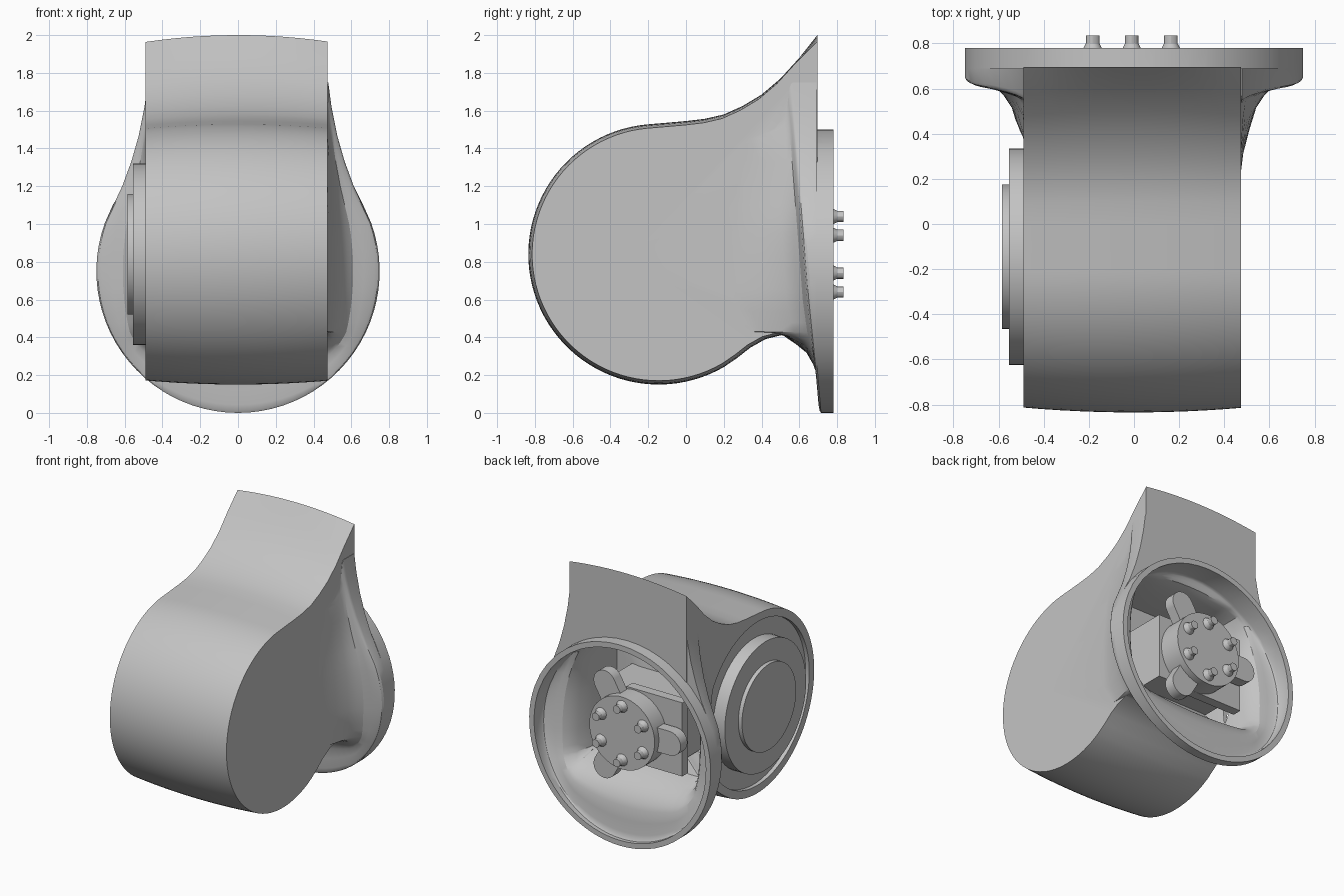
import bpy, bmesh, math
from mathutils import Matrix, Vector

if "Cube" in bpy.data.objects:
    bpy.data.objects.remove(bpy.data.objects["Cube"], do_unlink=True)

grey = bpy.data.materials.new("light_grey")
grey.use_nodes = True
grey.diffuse_color = (0.55, 0.55, 0.55, 1)
grey.node_tree.nodes["Principled BSDF"].inputs["Base Color"].default_value = grey.diffuse_color


def finish(name, bm):
    bmesh.ops.remove_doubles(bm, verts=bm.verts, dist=1e-4)
    bmesh.ops.recalc_face_normals(bm, faces=bm.faces)
    mesh = bpy.data.meshes.new(name)
    bm.to_mesh(mesh)
    bm.free()
    mesh.materials.append(grey)
    obj = bpy.data.objects.new(name, mesh)
    bpy.context.collection.objects.link(obj)
    return obj


def smooth(obj):
    bpy.ops.object.select_all(action='DESELECT')
    obj.select_set(True)
    bpy.context.view_layer.objects.active = obj
    bpy.ops.object.shade_smooth_by_angle(angle=math.radians(30))


def loft(name, rings):
    """Skin a list of closed rings and cap both ends with a fan."""
    bm = bmesh.new()
    loops = [[bm.verts.new(p) for p in ring] for ring in rings]
    n = len(loops[0])
    for a, b in zip(loops, loops[1:]):
        for i in range(n):
            j = (i + 1) % n
            bm.faces.new((a[i], a[j], b[j], b[i]))
    for ring in (loops[0], loops[-1]):
        hub = bm.verts.new(sum((v.co for v in ring), Vector()) / n)
        for i in range(n):
            bm.faces.new((ring[i], ring[(i + 1) % n], hub))
    return finish(name, bm)


def cylinder(name, axis, centre, r1, r2, start, end, sides=64):
    """Cylinder or cone along x or y; centre gives the two other coordinates."""
    bm = bmesh.new()
    bmesh.ops.create_cone(bm, cap_ends=True, segments=sides, radius1=r1, radius2=r2, depth=end - start)
    mid = (start + end) / 2
    if axis == 'X':
        m = Matrix.Translation((mid, *centre)) @ Matrix.Rotation(math.pi / 2, 4, 'Y')
    else:
        m = Matrix.Translation((centre[0], mid, centre[1])) @ Matrix.Rotation(-math.pi / 2, 4, 'X')
    bm.transform(m)
    return finish(name, bm)


def box(name, low, high, turn=Matrix()):
    low, high = Vector(low), Vector(high)
    bm = bmesh.new()
    bmesh.ops.create_cube(bm, size=1)
    bm.transform(turn @ Matrix.Translation((low + high) / 2) @ Matrix.Diagonal((*(high - low), 1)))
    return finish(name, bm)


def boolean(target, tool, operation):
    tool.hide_render = True
    mod = target.modifiers.new(operation, 'BOOLEAN')
    mod.operation, mod.solver, mod.object = operation, 'EXACT', tool
    bpy.ops.object.select_all(action='DESELECT')
    target.select_set(True)
    bpy.context.view_layer.objects.active = target
    bpy.ops.object.modifier_apply(modifier=mod.name)
    bpy.data.objects.remove(tool, do_unlink=True)


# Drum and swept neck: side profile, slightly crowned across its width
DRUM = (-0.145, 0.84)
profile = [(0.695, 2.0), (0.6, 1.88), (0.5, 1.77), (0.4, 1.685), (0.3, 1.625),
           (0.2, 1.58), (0.1, 1.557), (0, 1.545)]
for i in range(57):
    a = math.radians(95 + 205 * i / 56)
    profile.append((DRUM[0] + 0.69 * math.cos(a), DRUM[1] + 0.69 * math.sin(a)))
profile += [(0.27, 0.29), (0.34, 0.345), (0.42, 0.39), (0.5, 0.41), (0.6, 0.43), (0.695, 0.46)]


def crowned(x):
    s = 1 - 0.03 * (x / 0.48) ** 2
    return [(x, y if y > 0.69 else DRUM[0] + (y - DRUM[0]) * s, DRUM[1] + (z - DRUM[1]) * s)
            for y, z in profile]


housing = loft("housing", [crowned(-0.49 + 0.965 * i / 12) for i in range(13)])

# Flange outline: round below, drawn up into the neck above
HUB = 0.75
half = []
for i in range(25):
    a = math.radians(-90 + 110 * i / 24)
    half.append((0.75 * math.cos(a), HUB + 0.75 * math.sin(a)))
half += [(0.66, 1.1), (0.613, 1.2), (0.565, 1.33), (0.525, 1.47), (0.495, 1.62), (0.478, 1.75),
         (0.36, 1.75), (0.24, 1.75), (0.12, 1.75), (0, 1.75)]
outline = half + [(-x, z) for x, z in half[-2:0:-1]]


def circle(radius):
    pts = []
    for x, z in outline:
        d = math.hypot(x, z - HUB)
        pts.append((x * radius / d, HUB + (z - HUB) * radius / d))
    return pts


def clamp(v, lo, hi):
    return max(lo, min(hi, v))


def front_y(z):
    return 0.715 - 0.085 * z


fillet = [(0, 0), (0.25, 0.05), (0.49, 0.15), (0.71, 0.26), (0.84, 0.4), (0.9, 0.5),
          (0.93, 0.7), (0.95, 0.9), (0.97, 0.97), (1, 1)]


def flare(pts, wide, low, high, shift):
    """Rings that sweep from a squared neck out to the given outline."""
    rings = []
    for t, s in fillet:
        ring = []
        for x, z in pts:
            xi, zi = clamp(x, -wide, wide), clamp(z, low, high)
            y0 = 0.2 + 0.25 * clamp((0.6 - z) / 0.4, 0, 1)
            ring.append((xi + (x - xi) * s, y0 + (front_y(z) + shift - y0) * t, zi + (z - zi) * s))
        rings.append(ring)
    return rings


rim = circle(0.75)
back = [max(0.69, front_y(z)) for x, z in outline]
flange = loft("flange", flare(outline, 0.47, 0.43, 1.45, 0)
              + [[(x, y, z) for (x, z), y in zip(outline, back)],
                 [(x, y, z) for (x, z), y in zip(rim, back)],
                 [(x, 0.78, z) for x, z in rim]])
bore = circle(0.71)
cavity = loft("cavity", flare(bore, 0.43, 0.5, 1.35, 0.04)
              + [[(x, y, z) for x, z in bore] for y in (0.76, 0.82)])
boolean(housing, flange, 'UNION')
boolean(housing, cavity, 'DIFFERENCE')

# Round recess on the right side with stepped bearing covers
boolean(housing, cylinder("recess", 'X', DRUM, 0.61, 0.61, -0.6, -0.46, 96), 'DIFFERENCE')
smooth(housing)
smooth(cylinder("bearing_cover", 'X', DRUM, 0.48, 0.48, -0.555, -0.455))
smooth(cylinder("bearing_cap", 'X', DRUM, 0.32, 0.32, -0.585, -0.55))

# Motor inside the flange
MX, MZ = -0.01, 0.84
box("motor_block", (-0.3, 0.21, 0.6), (0.28, 0.6, 1.08))
box("motor_plate", (-0.41, 0.56, 0.57), (0.05, 0.63, 1.12))
smooth(cylinder("output_disc", 'Y', (MX, MZ), 0.27, 0.27, 0.58, 0.77))

# Three mounting lugs
for k in range(3):
    turn = Matrix.Translation((MX, 0, MZ)) @ Matrix.Rotation(math.radians(180 + 120 * k), 4, 'Y')
    box(f"lug_{k + 1}", (0.1, 0.64, -0.09), (0.36, 0.72, 0.09), turn)
    tip = turn @ Vector((0.36, 0, 0))
    smooth(cylinder(f"lug_end_{k + 1}", 'Y', (tip.x, tip.z), 0.09, 0.09, 0.64, 0.72, 24))

# Six studs on the output disc
for k in range(6):
    a = math.radians(30 + 60 * k)
    spot = (MX + 0.2 * math.cos(a), MZ + 0.2 * math.sin(a))
    smooth(cylinder(f"stud_base_{k + 1}", 'Y', spot, 0.048, 0.03, 0.765, 0.8, 12))
    smooth(cylinder(f"stud_{k + 1}", 'Y', spot, 0.03, 0.03, 0.765, 0.835, 12))
